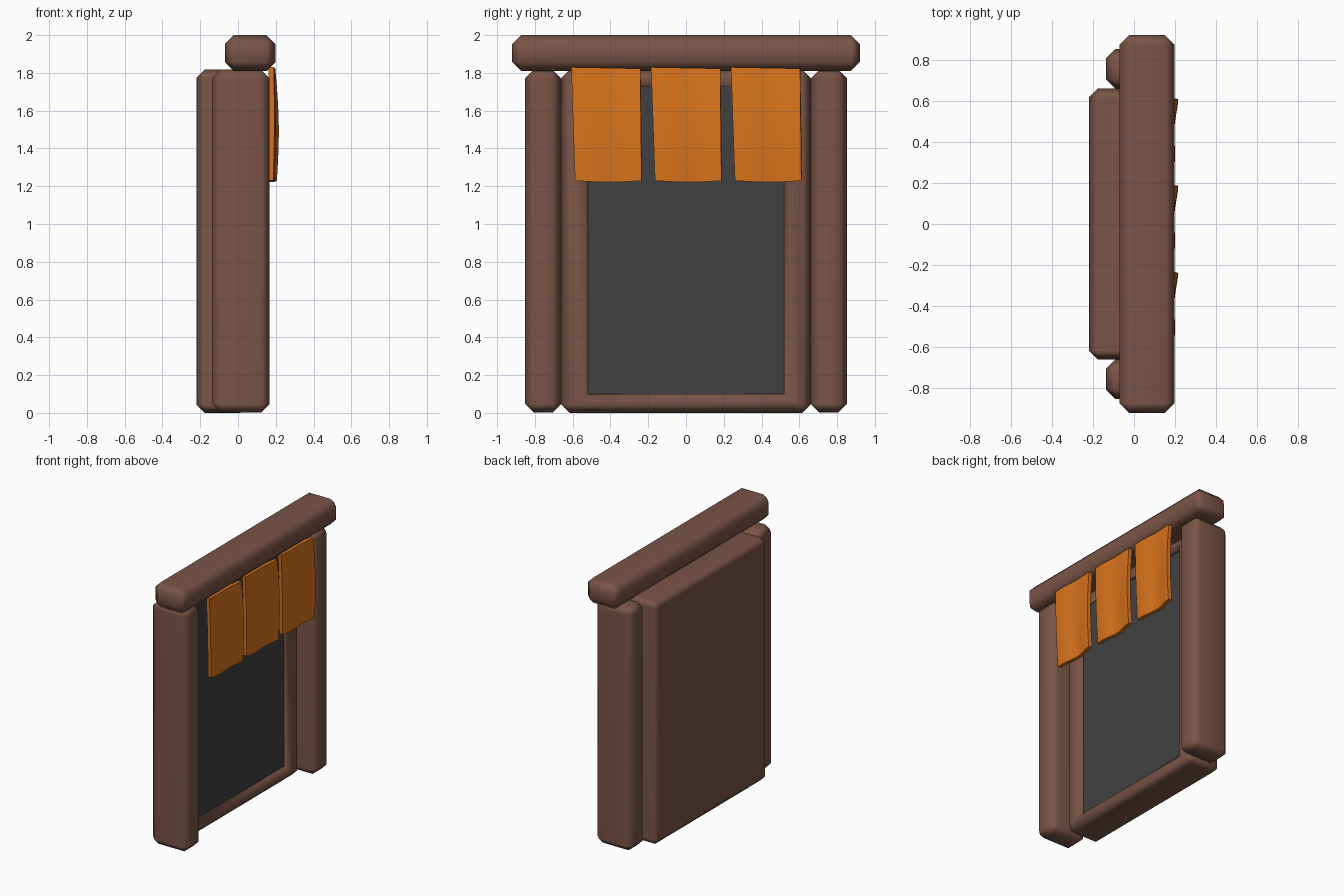
import bpy, bmesh, math
from mathutils import Vector

if "Cube" in bpy.data.objects:
    bpy.data.objects.remove(bpy.data.objects["Cube"])


def material(name, rgb):
    m = bpy.data.materials.new(name)
    m.diffuse_color = (*rgb, 1)
    m.use_nodes = True
    m.node_tree.nodes["Principled BSDF"].inputs["Base Color"].default_value = m.diffuse_color
    return m


WOOD = material("brown wood", (0.193, 0.090, 0.063))
DARK = material("dark opening", (0.053, 0.053, 0.053))
CLOTH = material("orange cloth", (0.70, 0.175, 0.012))


def finish(bm, name, mats):
    bmesh.ops.recalc_face_normals(bm, faces=bm.faces)
    for f in bm.faces:
        f.smooth = True
    me = bpy.data.meshes.new(name)
    bm.to_mesh(me)
    bm.free()
    me.set_sharp_from_angle(angle=math.radians(60))
    for m in mats:
        me.materials.append(m)
    ob = bpy.data.objects.new(name, me)
    bpy.context.collection.objects.link(ob)
    return ob


def beam_mesh(lo, hi, bevel):
    """Chamfered box between two corners."""
    bm = bmesh.new()
    bmesh.ops.create_cube(bm, size=1)
    lo, hi = Vector(lo), Vector(hi)
    for v in bm.verts:
        v.co = Vector([(lo[i] + hi[i]) / 2 + v.co[i] * (hi[i] - lo[i]) for i in range(3)])
    bmesh.ops.bevel(bm, geom=bm.edges[:], offset=bevel, segments=1,
                    profile=0.5, affect='EDGES')
    return bm


def soften(ob):
    w = ob.modifiers.new("soft chamfers", 'WEIGHTED_NORMAL')
    w.keep_sharp = True


# Top beam and the two posts
soften(finish(beam_mesh((-0.07, -0.92, 1.81), (0.198, 0.92, 2.0), 0.047), "top_beam", [WOOD]))
for side, y0 in (("left", -0.853), ("right", 0.66)):
    soften(finish(beam_mesh((-0.137, y0, 0.002), (0.168, y0 + 0.193, 1.817), 0.046),
                  side + "_post", [WOOD]))

# Recessed block between the posts, with a sunken dark opening
FRONT = 0.055
bm = beam_mesh((-0.22, -0.66, 0.0), (FRONT, 0.66, 1.817), 0.043)
bm.normal_update()
face = max(bm.faces, key=lambda f: f.calc_center_median().x)
for half_y, z0, z1, x in ((0.55, 0.07, 1.755, FRONT), (0.52, 0.10, 1.725, FRONT - 0.025),
                          (0.52, 0.10, 1.725, FRONT - 0.04)):
    bmesh.ops.inset_region(bm, faces=[face], thickness=0.005)
    for v in face.verts:
        v.co = (x, math.copysign(half_y, v.co.y), z0 if v.co.z < 0.9 else z1)
face.material_index = 1
soften(finish(bm, "door_block", [WOOD, DARK]))

# Three hanging cloth flaps with soft folds, bulging most at the right edge
NU, NV = 16, 10
for n in range(3):
    y0 = -0.607 + n * 0.423
    bm = bmesh.new()
    grid = []
    for j in range(NV + 1):
        t = j / NV                      # 0 at the top, 1 at the hem
        row = []
        for i in range(NU + 1):
            s = i / NU
            y = y0 + 0.366 * s + 0.022 * t * (1 - s) + 0.007 * t * s
            z = 1.83 - 0.6 * t - 0.008 * s * (1 - t) - 0.008 * math.sin(math.pi * s) * t
            fold = 0.007 * math.sin(s * math.tau * 1.25) + 0.012 * s * s - 0.005
            x = 0.178 + fold * (0.4 + 0.6 * t) + 0.01 * math.sin(math.pi * t) * (0.4 + s)
            row.append(bm.verts.new((x, y, z)))
        grid.append(row)
    for j in range(NV):
        for i in range(NU):
            bm.faces.new((grid[j][i], grid[j + 1][i], grid[j + 1][i + 1], grid[j][i + 1]))
    flap = finish(bm, "cloth_flap_%d" % (n + 1), [CLOTH])
    thick = flap.modifiers.new("thickness", 'SOLIDIFY')
    thick.thickness = 0.028
    thick.offset = 0
    crisp = flap.modifiers.new("crisp rim", 'EDGE_SPLIT')
    crisp.split_angle = math.radians(50)
